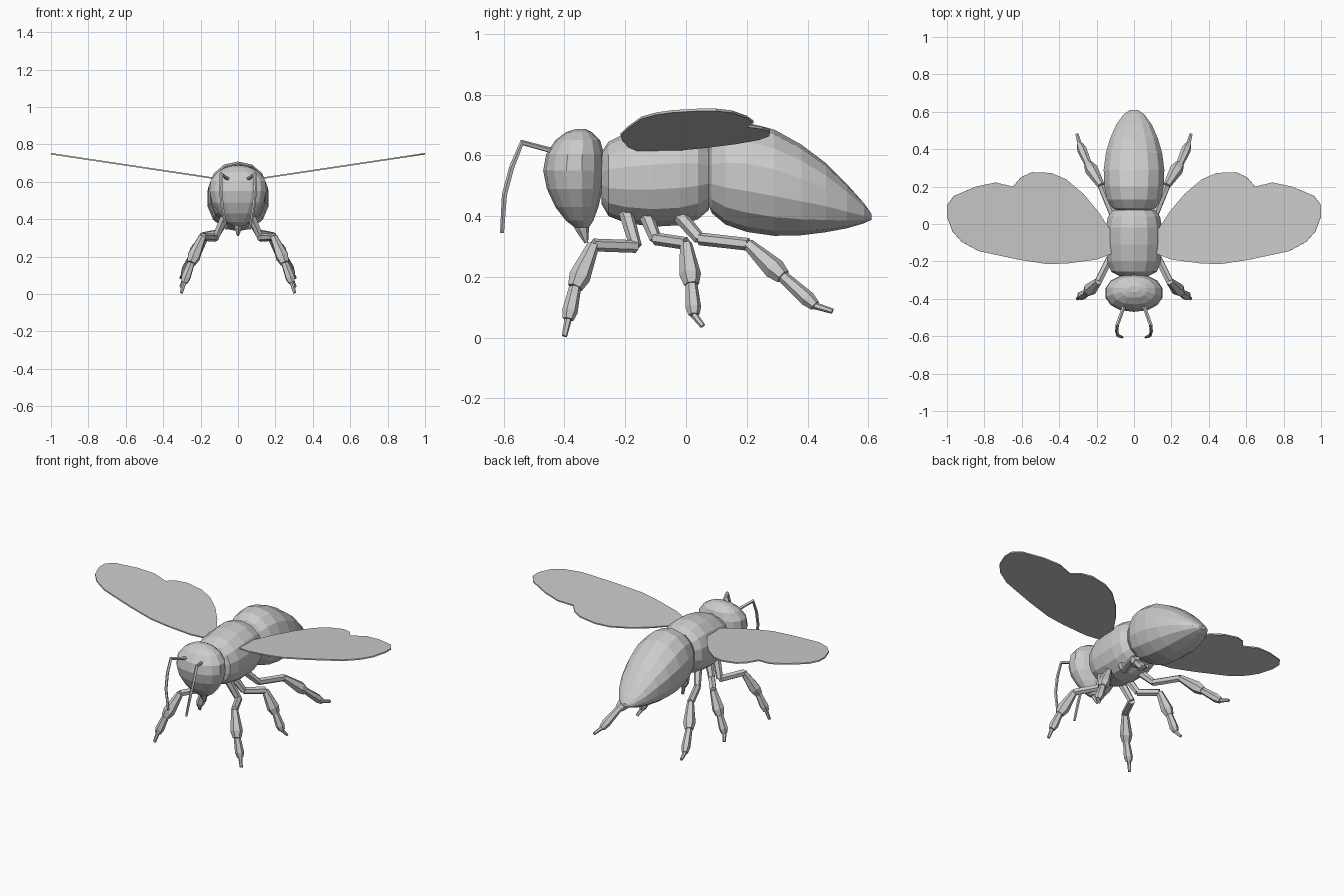
import bpy, bmesh, math
from mathutils import Vector


def finish(bm, name):
    bmesh.ops.recalc_face_normals(bm, faces=bm.faces)
    mesh = bpy.data.meshes.new(name)
    bm.to_mesh(mesh)
    bm.free()
    ob = bpy.data.objects.new(name, mesh)
    bpy.context.collection.objects.link(ob)
    return ob


def skin(bm, rings):
    n = len(rings[0])
    vs = [[bm.verts.new(p) for p in r] for r in rings]
    for a, b in zip(vs, vs[1:]):
        for i in range(n):
            j = (i + 1) % n
            bm.faces.new((a[i], a[j], b[j], b[i]))
    bm.faces.new(vs[0])
    bm.faces.new(vs[-1])


def body(name, axis, sections, n=14):
    """Sections: (position along axis, low, high, half width in x)."""
    rings = []
    for pos, lo, hi, hw in sections:
        ring = []
        for i in range(n):
            a = 2 * math.pi * (i + 0.5) / n
            c, s = [math.copysign(abs(t) ** 0.92, t) for t in (math.cos(a), math.sin(a))]
            v = (lo + hi) / 2 + s * (hi - lo) / 2
            ring.append((hw * c, pos, v) if axis == 'y' else (hw * c, v, pos))
        rings.append(ring)
    bm = bmesh.new()
    skin(bm, rings)
    return finish(bm, name)


def tube(bm, path, n=6):
    """Path: (x, y, z, radius)."""
    pts = [Vector(p[:3]) for p in path]
    rings = []
    for k, p in enumerate(pts):
        d = (pts[min(k + 1, len(pts) - 1)] - pts[max(k - 1, 0)]).normalized()
        u = d.cross(Vector((1, 0.1, 0.05))).normalized()
        w = d.cross(u)
        rings.append([p + path[k][3] * (u * math.cos(2 * math.pi * i / n) + w * math.sin(2 * math.pi * i / n))
                      for i in range(n)])
    skin(bm, rings)


def mirror(ob):
    m = ob.modifiers.new("mirror", 'MIRROR')
    m.use_axis[0] = True


# Head, thorax and abdomen
body("head", 'z', [(0.362, -0.365, -0.32, 0.03), (0.385, -0.395, -0.305, 0.065), (0.43, -0.43, -0.288, 0.105),
                   (0.49, -0.458, -0.274, 0.142), (0.55, -0.47, -0.267, 0.156), (0.605, -0.46, -0.27, 0.15),
                   (0.65, -0.43, -0.283, 0.115), (0.676, -0.395, -0.31, 0.07), (0.686, -0.365, -0.33, 0.03)])
body("thorax", 'y', [(-0.278, 0.44, 0.61, 0.08), (-0.255, 0.40, 0.645, 0.125), (-0.2, 0.378, 0.672, 0.147),
                     (-0.11, 0.365, 0.692, 0.153), (-0.02, 0.37, 0.697, 0.153), (0.04, 0.39, 0.682, 0.143),
                     (0.075, 0.42, 0.65, 0.115)])
body("abdomen", 'y', [(0.068, 0.45, 0.62, 0.08), (0.085, 0.41, 0.665, 0.118), (0.13, 0.372, 0.698, 0.148),
                      (0.2, 0.348, 0.708, 0.162), (0.29, 0.335, 0.685, 0.166), (0.38, 0.337, 0.635, 0.154),
                      (0.46, 0.347, 0.575, 0.13), (0.53, 0.36, 0.505, 0.098), (0.585, 0.376, 0.443, 0.058),
                      (0.61, 0.388, 0.408, 0.022)])

# Mouth tube
bm = bmesh.new()
tube(bm, [(0, -0.35, 0.39, 0.03), (0, -0.34, 0.355, 0.022), (0, -0.328, 0.312, 0.006)])
finish(bm, "mouth_tube")

# Antennae
bm = bmesh.new()
tube(bm, [(0.05, -0.43, 0.612, 0.01), (0.09, -0.54, 0.642, 0.01), (0.092, -0.573, 0.56, 0.009),
          (0.085, -0.597, 0.47, 0.009), (0.063, -0.605, 0.345, 0.007)], 5)
mirror(finish(bm, "antennae"))

# Legs: hip, root, knee, shin end, foot end, claw tip
legs = {
    "front_leg": [(0.07, -0.2, 0.42), (0.12, -0.165, 0.3), (0.19, -0.305, 0.305),
                  (0.25, -0.365, 0.165), (0.288, -0.388, 0.06), (0.303, -0.4, 0.005)],
    "middle_leg": [(0.07, -0.13, 0.40), (0.11, -0.1, 0.325), (0.19, 0.0, 0.31),
                   (0.25, 0.018, 0.175), (0.288, 0.026, 0.075), (0.305, 0.055, 0.038)],
    "hind_leg": [(0.07, -0.02, 0.40), (0.11, 0.045, 0.325), (0.175, 0.205, 0.307),
                 (0.245, 0.32, 0.2), (0.29, 0.425, 0.105), (0.305, 0.482, 0.087)],
}
for name, (hip, root, knee, shin, foot, tip) in legs.items():
    bm = bmesh.new()
    tube(bm, [(*hip, 0.024), (*root, 0.02)])
    tube(bm, [(*root, 0.021), (*knee, 0.021)])
    for a, b, r0, r1 in ((knee, shin, 0.02, 0.036), (shin, foot, 0.02, 0.026)):
        mid = Vector(a).lerp(Vector(b), 0.75)
        tube(bm, [(*a, r0), (*mid, r1), (*b, r1 * 0.7)])
    tube(bm, [(*foot, 0.012), (*tip, 0.009)])
    mirror(finish(bm, name))

# Wings: flat outline tilted upward, then thickened
outline = [(0.12, -0.16), (0.2, -0.19), (0.35, -0.21), (0.46, -0.215), (0.62, -0.19), (0.83, -0.145),
           (0.92, -0.096), (0.97, -0.04), (1.0, 0.04), (1.0, 0.1), (0.963, 0.15), (0.845, 0.2),
           (0.74, 0.222), (0.647, 0.2), (0.604, 0.25), (0.545, 0.277), (0.444, 0.273), (0.364, 0.24),
           (0.27, 0.16), (0.19, 0.064), (0.155, 0.01), (0.12, -0.04)]
bm = bmesh.new()
bm.faces.new([bm.verts.new((x, y, 0.622 + (x - 0.15) * 0.15)) for x, y in outline])
wings = finish(bm, "wings")
thick = wings.modifiers.new("thickness", 'SOLIDIFY')
thick.thickness = 0.008
thick.offset = 0
mirror(wings)
